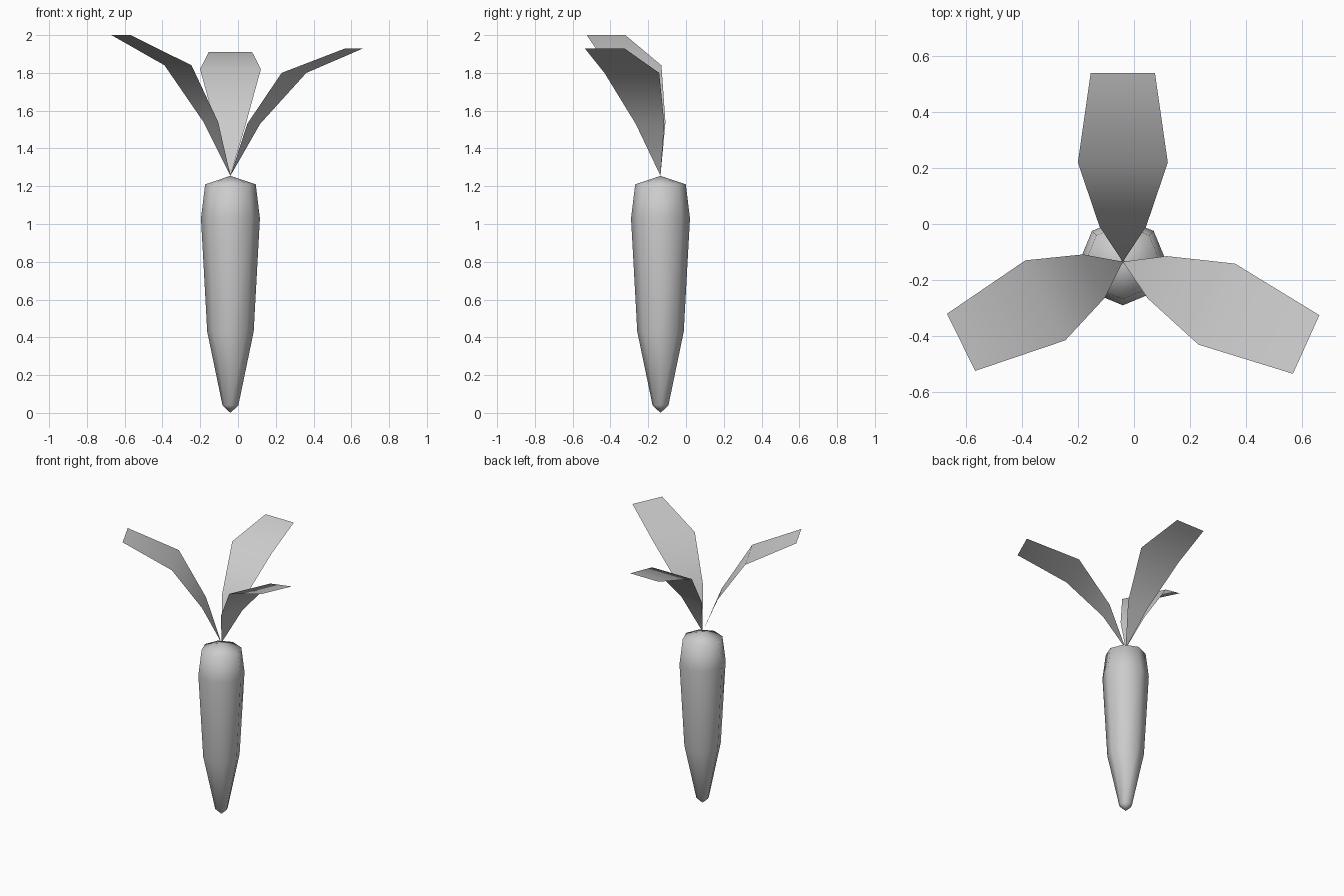
import bpy, bmesh
from math import cos, sin, radians, tau

if "Cube" in bpy.data.objects:
    bpy.data.objects.remove(bpy.data.objects["Cube"])

CX, CY = -0.04, -0.135   # root axis
SIDES = 8


def finish(name, bm):
    bmesh.ops.recalc_face_normals(bm, faces=bm.faces)
    mesh = bpy.data.meshes.new(name)
    bm.to_mesh(mesh)
    bm.free()
    for p in mesh.polygons:
        p.use_smooth = True
    obj = bpy.data.objects.new(name, mesh)
    bpy.context.collection.objects.link(obj)
    return obj


# Root: eight-sided tapered body, closed by a point at each end
def build_root(profile, bottom, top):
    bm = bmesh.new()
    rings = [[bm.verts.new((CX + r * cos(tau * i / SIDES), CY + r * sin(tau * i / SIDES), z))
              for i in range(SIDES)] for r, z in profile]
    low = bm.verts.new((CX, CY, bottom))
    high = bm.verts.new((CX, CY, top))
    for i in range(SIDES):
        j = (i + 1) % SIDES
        bm.faces.new((low, rings[0][j], rings[0][i]))
        bm.faces.new((high, rings[-1][i], rings[-1][j]))
        for a, b in zip(rings, rings[1:]):
            bm.faces.new((a[i], a[j], b[j], b[i]))
    finish("root", bm)


build_root([(0.042, 0.04), (0.123, 0.43), (0.156, 1.03), (0.134, 1.21)], 0.0, 1.255)


# Leaves: thin blades arching outward; rows are (distance out, half width, height)
def build_leaf(name, angle, rows):
    a = radians(angle)
    bm = bmesh.new()
    base = bm.verts.new((CX, CY, 1.255))
    pairs = [[bm.verts.new((CX + d * cos(a) - s * w * sin(a),
                            CY + d * sin(a) + s * w * cos(a), z)) for s in (-1, 1)]
             for d, w, z in rows]
    bm.faces.new((base, pairs[0][0], pairs[0][1]))
    for p, q in zip(pairs, pairs[1:]):
        bm.faces.new((p[0], q[0], q[1], p[1]))
    finish(name, bm)


build_leaf("leaf_back", 90, [(0.125, 0.083, 1.535), (0.355, 0.161, 1.82), (0.675, 0.115, 1.91)])
build_leaf("leaf_right", -24.3, [(0.135, 0.083, 1.53), (0.369, 0.159, 1.80), (0.72, 0.115, 1.93)])
build_leaf("leaf_left", 206.5, [(0.116, 0.087, 1.54), (0.31, 0.16, 1.84), (0.647, 0.114, 2.0)])
